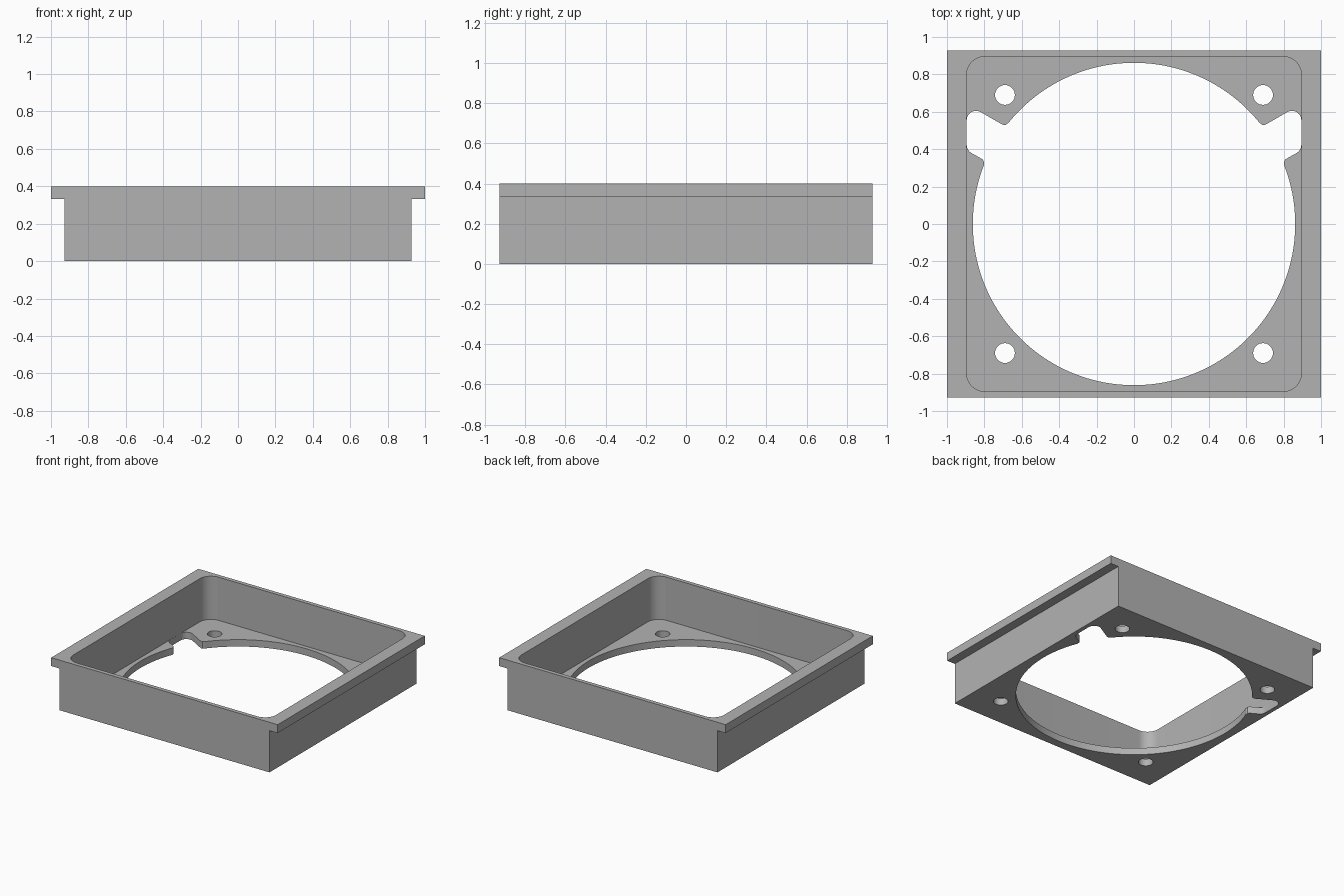
import bpy, bmesh
from math import sin, cos, pi, radians

cube = bpy.data.objects.get("Cube")
if cube:
    bpy.data.objects.remove(cube, do_unlink=True)

# Main dimensions
HEIGHT, LIP_Z, FLOOR = 0.4, 0.333, 0.055
HALF, CAVITY, CORNER = 0.928, 0.895, 0.097
BORE, SCREW_POS, SCREW_R = 0.862, 0.69, 0.053

grey = bpy.data.materials.new("plain grey")
grey.use_nodes = True
colour = (0.45, 0.45, 0.45, 1)
grey.diffuse_color = colour
grey.node_tree.nodes["Principled BSDF"].inputs["Base Color"].default_value = colour


def arc(cx, cy, r, start, end, steps):
    """Points along an arc, angles in degrees."""
    angles = [radians(start + (end - start) * i / steps) for i in range(steps + 1)]
    return [(cx + r * cos(a), cy + r * sin(a)) for a in angles]


def circle(cx, cy, r, n):
    return arc(cx, cy, r, 0, 360, n)[:-1]


def prism(name, points, offset):
    """Extrude a closed 3D outline by an offset into a solid object."""
    bm = bmesh.new()
    face = bm.faces.new([bm.verts.new(p) for p in points])
    extruded = bmesh.ops.extrude_face_region(bm, geom=[face])["geom"]
    verts = [g for g in extruded if isinstance(g, bmesh.types.BMVert)]
    bmesh.ops.translate(bm, verts=verts, vec=offset)
    bmesh.ops.recalc_face_normals(bm, faces=bm.faces[:])
    mesh = bpy.data.meshes.new(name)
    bm.to_mesh(mesh)
    bm.free()
    mesh.materials.append(grey)
    obj = bpy.data.objects.new(name, mesh)
    bpy.context.collection.objects.link(obj)
    return obj


def cut(target, outline, z0, z1):
    """Subtract a vertical prism from the target."""
    cutter = prism("cutter", [(x, y, z0) for x, y in outline], (0, 0, z1 - z0))
    cutter.hide_render = True
    mod = target.modifiers.new("cut", "BOOLEAN")
    mod.operation = "DIFFERENCE"
    mod.solver = "EXACT"
    mod.object = cutter
    bpy.context.view_layer.objects.active = target
    bpy.ops.object.modifier_apply(modifier=mod.name)
    bpy.data.objects.remove(cutter, do_unlink=True)


# Box with overhanging side lips, extruded front to back
right = [(HALF, 0), (HALF, LIP_Z), (1, LIP_Z), (1, HEIGHT)]
profile = right + [(-x, z) for x, z in reversed(right)]
frame = prism("fan_mount_frame", [(x, -HALF, z) for x, z in profile], (0, 2 * HALF, 0))

# Rounded square cavity above the floor
c = CAVITY - CORNER
cavity = []
for i, (sx, sy) in enumerate([(1, 1), (-1, 1), (-1, -1), (1, -1)]):
    cavity += arc(c * sx, c * sy, CORNER, 90 * i, 90 * i + 90, 12)
cut(frame, cavity, FLOOR, HEIGHT + 0.1)

# Large round opening through the floor
cut(frame, circle(0, 0, BORE, 128), -0.1, 0.15)

# Slanted side notches with rounded ends and softened tips
notch = [(0.6, 0.42), (0.803, 0.315), (0.802, 0.333), (0.81, 0.346)]
notch += arc(0.8445, 0.423, 0.05, -60, 0, 8)
notch += arc(0.8445, 0.555, 0.05, 0, 120, 12)
notch += [(0.71, 0.535), (0.695, 0.529), (0.685, 0.53), (0.672, 0.541)]
for side in (1, -1):
    cut(frame, [(side * x, y) for x, y in notch], -0.1, 0.15)

# Four screw holes
for sx in (1, -1):
    for sy in (1, -1):
        cut(frame, circle(sx * SCREW_POS, sy * SCREW_POS, SCREW_R, 32), -0.1, 0.15)

# Smooth the curved walls, keep the edges sharp
bpy.ops.object.select_all(action="DESELECT")
frame.select_set(True)
bpy.context.view_layer.objects.active = frame
bpy.ops.object.shade_smooth_by_angle(angle=radians(30))
